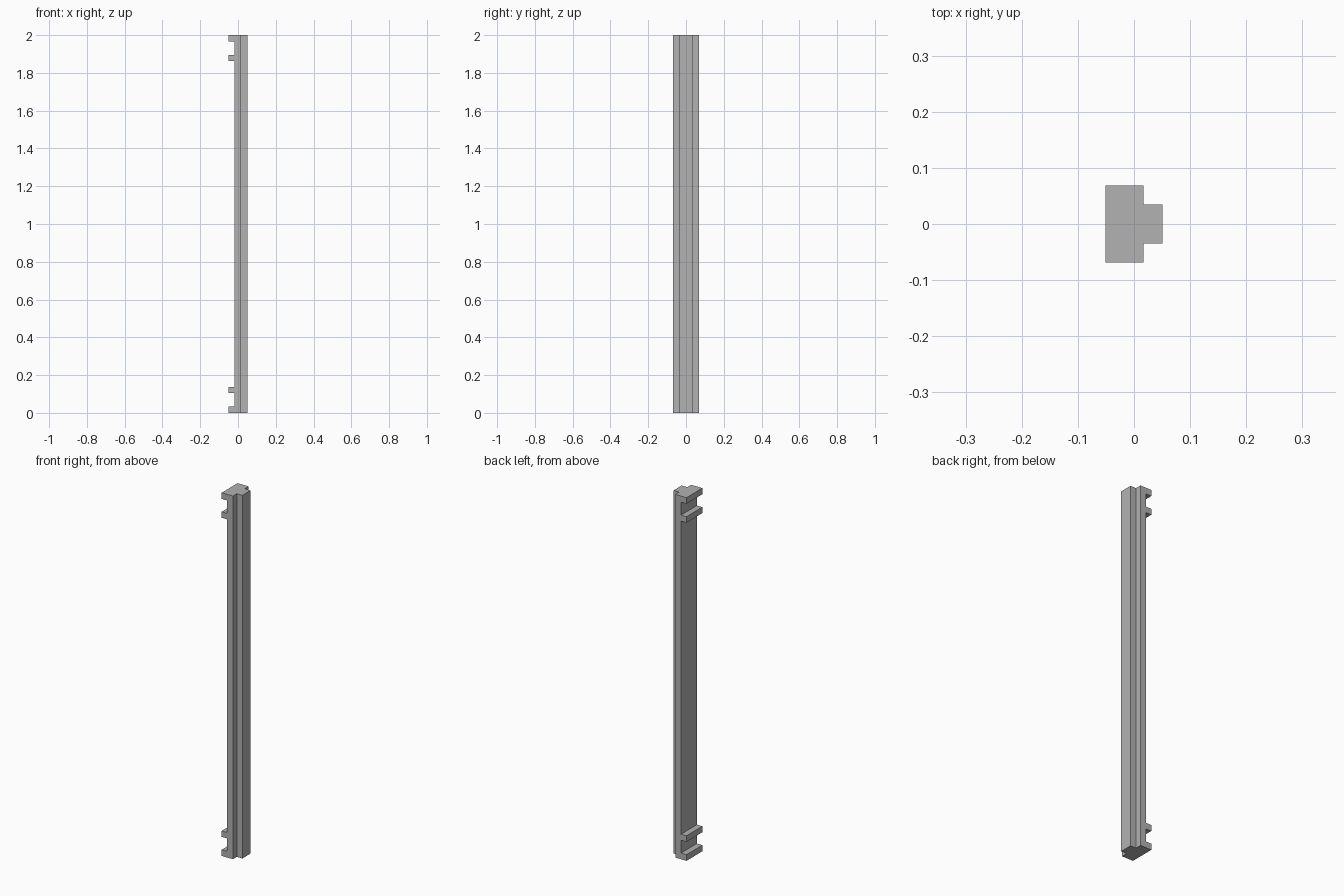
import bpy
import bmesh
from mathutils import Vector

cube = bpy.data.objects.get("Cube")
if cube:
    bpy.data.objects.remove(cube, do_unlink=True)

HEIGHT = 2.0
BACK, WEB, STEP, FRONT = -0.051, -0.018, 0.017, 0.051   # x stations
HALF_WIDTH, HALF_TONGUE = 0.069, 0.035                  # y half widths
LIP, HOOK_LOW, HOOK_HIGH = 0.034, 0.105, 0.138          # hook heights

grey = bpy.data.materials.new("mid_grey")
grey.use_nodes = True
colour = (0.445, 0.445, 0.445, 1.0)
grey.diffuse_color = colour
grey.node_tree.nodes["Principled BSDF"].inputs["Base Color"].default_value = colour


def extrude_profile(name, profile, half_width):
    """Sweep an x-z outline symmetrically along y."""
    bm = bmesh.new()
    face = bm.faces.new([bm.verts.new((x, -half_width, z)) for x, z in profile])
    swept = bmesh.ops.extrude_face_region(bm, geom=[face])
    verts = [v for v in swept["geom"] if isinstance(v, bmesh.types.BMVert)]
    bmesh.ops.translate(bm, verts=verts, vec=Vector((0, 2 * half_width, 0)))
    bmesh.ops.recalc_face_normals(bm, faces=bm.faces)
    mesh = bpy.data.meshes.new(name)
    bm.to_mesh(mesh)
    bm.free()
    mesh.materials.append(grey)
    obj = bpy.data.objects.new(name, mesh)
    bpy.context.collection.objects.link(obj)
    return obj


# Wide rail with a pair of hooks at each end; the upper pair mirrors the lower
lower = [(BACK, 0), (BACK, LIP), (WEB, LIP), (WEB, HOOK_LOW),
         (BACK, HOOK_LOW), (BACK, HOOK_HIGH), (WEB, HOOK_HIGH)]
upper = [(x, HEIGHT - z) for x, z in reversed(lower)]
extrude_profile("hooked_rail", lower + upper + [(STEP, HEIGHT), (STEP, 0)], HALF_WIDTH)

# Narrow tongue running the full height of the opposite side
extrude_profile("tongue", [(STEP, 0), (STEP, HEIGHT), (FRONT, HEIGHT), (FRONT, 0)], HALF_TONGUE)
